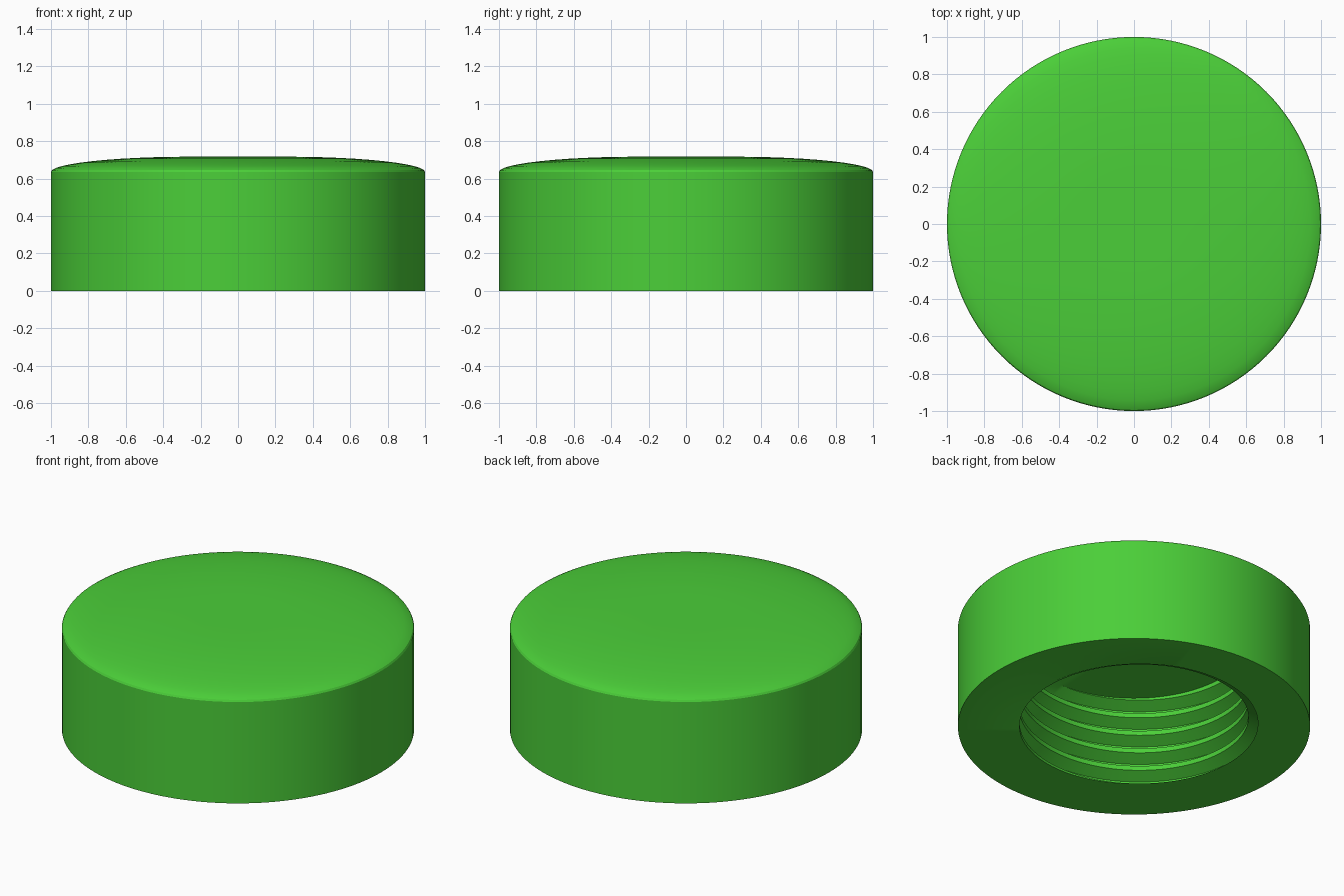
import bpy, bmesh
from math import sin, cos, pi

if "Cube" in bpy.data.objects:
    bpy.data.objects.remove(bpy.data.objects["Cube"])

N = 128
PITCH, MINOR, MAJOR, DEPTH = 0.115, 0.65, 0.72, 0.56
SIDE_Z, TOP_Z = 0.635, 0.717

# One thread period: (fraction of pitch, radius), starting mid-root
PERIOD = [(-1/16, MAJOR), (1/16, MAJOR), (3/8, MINOR), (5/8, MINOR), (15/16, MAJOR)]


def thread_radius(f):
    f = (f + 1/16) % 1.0 - 1/16
    for (a, ra), (b, rb) in zip(PERIOD, PERIOD[1:]):
        if f <= b:
            return ra + (rb - ra) * (f - a) / (b - a)
    return MAJOR


def column(turn):
    """Closed section at one angle: ceiling, thread, bottom rim, side, dome."""
    shift = turn - 0.25
    pts = [(0, DEPTH)]
    for k in range(7, -3, -1):
        for f, _ in reversed(PERIOD[:-1]):
            z = min(max((k + f + shift) * PITCH, 0), DEPTH)
            pts.append((thread_radius(z / PITCH - shift), z))
    pts += [(1, 0), (1, SIDE_Z)]
    for i in range(1, 13):
        a = i / 12 * pi / 2
        pts.append((0.25 + 0.75 * cos(a), SIDE_Z + (TOP_Z - SIDE_Z) * sin(a)))
    pts.append((0, TOP_Z))
    return pts


# Cap: lathed body with a helical threaded bore
bm = bmesh.new()
cols = []
for i in range(N + 1):
    t = 2 * pi * i / N
    cols.append([bm.verts.new((r * cos(t), r * sin(t), z)) for r, z in column(i / N)])
for c, d in zip(cols, cols[1:]):
    for j in range(len(c) - 1):
        bm.faces.new((c[j], c[j + 1], d[j + 1], d[j]))
bmesh.ops.remove_doubles(bm, verts=bm.verts, dist=1e-5)
bmesh.ops.recalc_face_normals(bm, faces=bm.faces)
me = bpy.data.meshes.new("threaded_cap")
bm.to_mesh(me)
bm.free()
cap = bpy.data.objects.new("threaded_cap", me)
bpy.context.collection.objects.link(cap)

# Green plastic
mat = bpy.data.materials.new("green_plastic")
mat.diffuse_color = (0.07, 0.62, 0.04, 1)
mat.use_nodes = True
mat.node_tree.nodes["Principled BSDF"].inputs["Base Color"].default_value = mat.diffuse_color
me.materials.append(mat)

# Smooth shading with sharp rims
bpy.context.view_layer.objects.active = cap
cap.select_set(True)
bpy.ops.object.shade_smooth_by_angle(angle=0.52)
